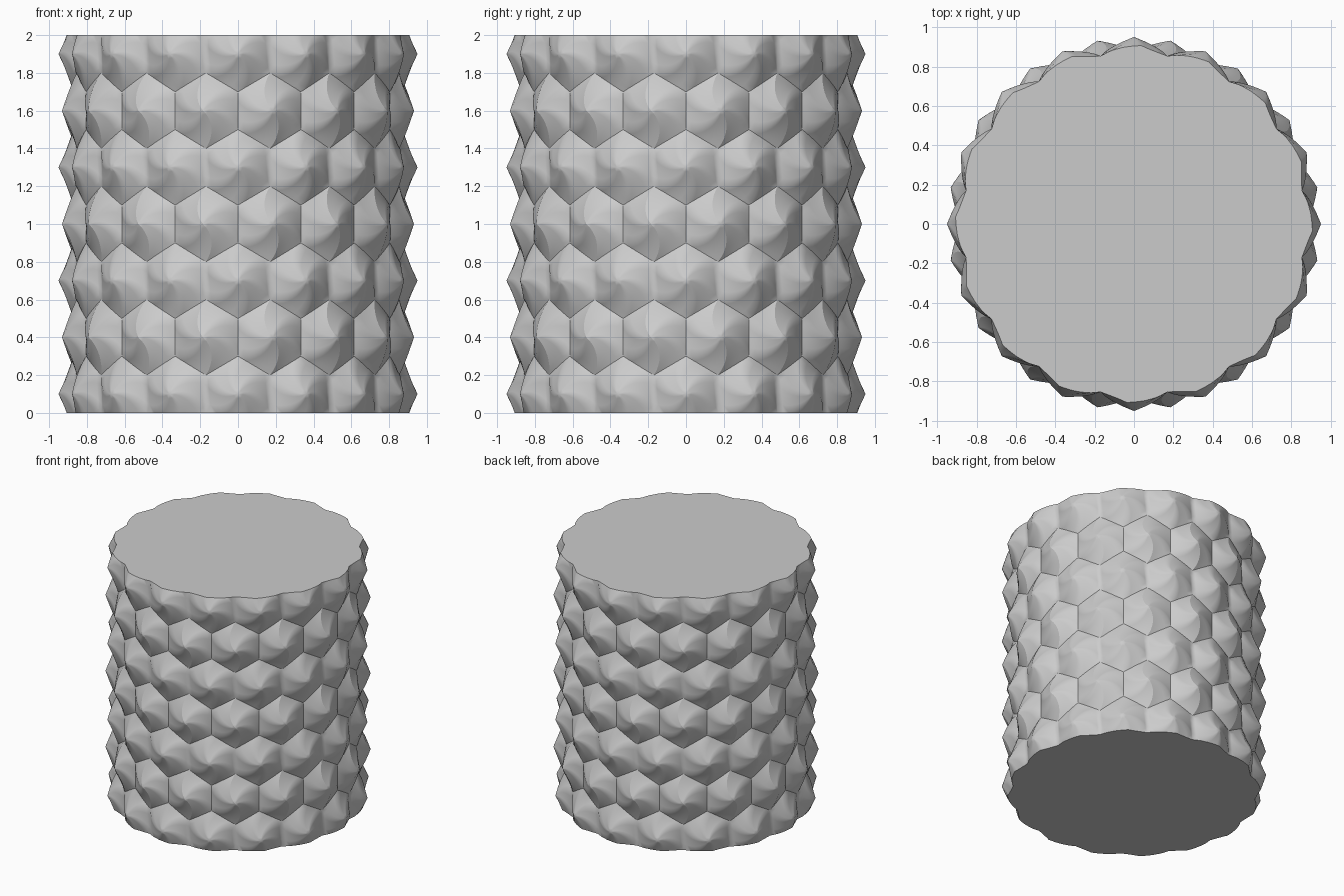
import bpy, bmesh
from math import sin, cos, pi, sqrt
from mathutils import Vector

COLUMNS, ROWS = 16, 7
SIDE = 0.2                       # hexagon side
PEAK, VALLEY = 0.95, 0.87        # radius at tile centre and at tile border
RINGS, STEPS = 8, 4
TWIST = 0.75

cube = bpy.data.objects.get("Cube")
if cube:
    bpy.data.objects.remove(cube)

bm = bmesh.new()
cache = {}


def vert(column, z, t):
    """Shared vertex on the drum; column is measured in tile widths."""
    key = (round(column * 1000) % (COLUMNS * 1000), round(z * 1000))
    if key not in cache:
        a = column * 2 * pi / COLUMNS
        r = PEAK + (VALLEY - PEAK) * t
        cache[key] = bm.verts.new((r * sin(a), -r * cos(a), z))
    return cache[key]


def ring_points(t):
    """Hexagon outline scaled by t and turned by the swirl."""
    corners = [Vector((cos(pi / 6 + k * pi / 3), sin(pi / 6 + k * pi / 3))) for k in range(6)]
    turn = TWIST * (1 - t)
    pts = []
    for k in range(6):
        for s in range(STEPS):
            p = corners[k].lerp(corners[(k + 1) % 6], s / STEPS) * (t * SIDE)
            pts.append((p.x * cos(turn) - p.y * sin(turn), p.x * sin(turn) + p.y * cos(turn)))
    return pts


def crease(a, b):
    edge = bm.edges.get((a, b))
    if edge:
        edge.smooth = False


def swirl_tile(column, z, creased):
    """Six-armed swirled pyramid."""
    centre = vert(column, z, 0)
    n = 6 * STEPS
    rings = []
    for i in range(1, RINGS + 1):
        t = i / RINGS
        rings.append([vert(column + x / (SIDE * sqrt(3)), z + y, t) for x, y in ring_points(t)])
    for j in range(n):
        k = (j + 1) % n
        bm.faces.new((centre, rings[0][j], rings[0][k]))
        for inner, outer in zip(rings, rings[1:]):
            bm.faces.new((inner[j], outer[j], outer[k], inner[k]))
    if creased:
        for j in range(n):
            crease(rings[-1][j], rings[-1][(j + 1) % n])
        # upper and lower arms form the S-shaped ridge
        for j in (STEPS, 4 * STEPS):
            arm = [centre] + [ring[j] for ring in rings]
            for a, b in zip(arm, arm[1:]):
                crease(a, b)


# Staggered rows of tiles around the drum
for row in range(ROWS):
    for col in range(COLUMNS):
        swirl_tile(col + 0.5 * (row % 2), 0.1 + 1.5 * SIDE * row, row % 2 == 1)
for f in bm.faces:
    f.smooth = True

# Trim both ends flat and cap them
for z, normal in ((0, -1), (2, 1)):
    bmesh.ops.bisect_plane(bm, geom=bm.verts[:] + bm.edges[:] + bm.faces[:], dist=1e-5,
                           plane_co=(0, 0, z), plane_no=(0, 0, normal), clear_outer=True)
    rim = [e for e in bm.edges if e.is_boundary and all(abs(v.co.z - z) < 1e-4 for v in e.verts)]
    cap = bmesh.ops.holes_fill(bm, edges=rim, sides=0)["faces"]
    for f in cap:
        f.smooth = False
    for e in rim:
        e.smooth = False
bmesh.ops.recalc_face_normals(bm, faces=bm.faces[:])

mesh = bpy.data.meshes.new("swirled_drum")
bm.to_mesh(mesh)
bm.free()
drum = bpy.data.objects.new("swirled_drum", mesh)
bpy.context.collection.objects.link(drum)

grey = bpy.data.materials.new("light_grey")
grey.use_nodes = True
grey.diffuse_color = (0.6, 0.6, 0.6, 1)
grey.node_tree.nodes["Principled BSDF"].inputs["Base Color"].default_value = (0.6, 0.6, 0.6, 1)
mesh.materials.append(grey)
